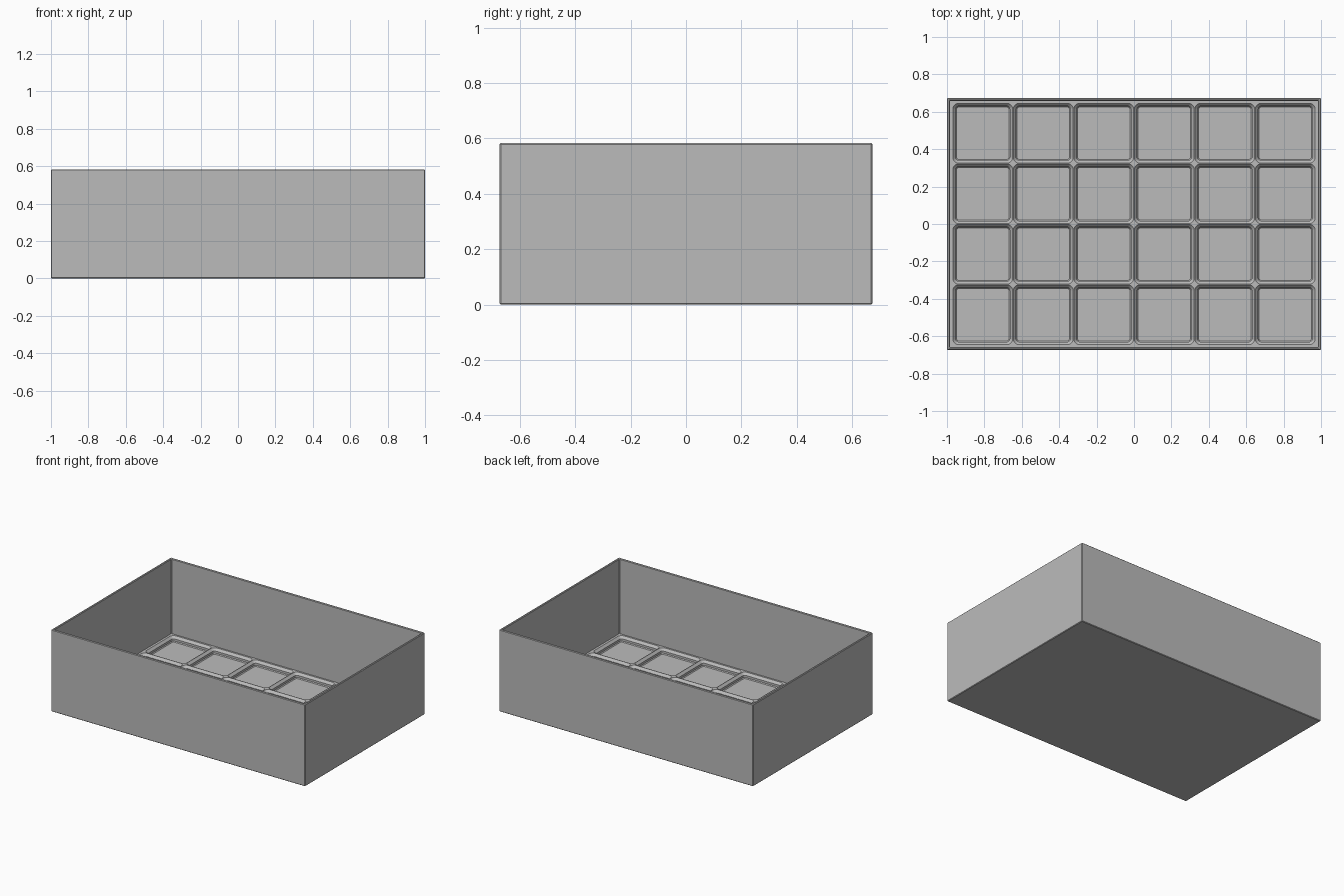
import bpy, bmesh, math

cube = bpy.data.objects.get("Cube")
if cube:
    bpy.data.objects.remove(cube)

HX, HY, HEIGHT = 1.0, 0.673, 0.583   # outer half sizes and height
WALL = 0.015
FLOOR, GRID_TOP = 0.013, 0.05
COLS, ROWS, PITCH = 6, 4, 0.3235

grey = bpy.data.materials.new("plain grey")
grey.use_nodes = True
grey.diffuse_color = (0.5, 0.5, 0.5, 1)
grey.node_tree.nodes["Principled BSDF"].inputs["Base Color"].default_value = (0.5, 0.5, 0.5, 1)


def finish(name, bm):
    bmesh.ops.remove_doubles(bm, verts=bm.verts, dist=0.0001)
    mesh = bpy.data.meshes.new(name)
    bm.to_mesh(mesh)
    bm.free()
    mesh.materials.append(grey)
    obj = bpy.data.objects.new(name, mesh)
    bpy.context.collection.objects.link(obj)
    return obj


def rectangle(bm, hx, hy, z, cx=0, cy=0):
    return [bm.verts.new((cx + sx * hx, cy + sy * hy, z))
            for sx, sy in ((1, 1), (-1, 1), (-1, -1), (1, -1))]


def rounded_square(bm, cx, cy, half, radius, z, steps=5):
    """Loop of four corner arcs, counter-clockwise from the +x +y corner."""
    loop = []
    for k, (sx, sy) in enumerate(((1, 1), (-1, 1), (-1, -1), (1, -1))):
        for i in range(steps + 1):
            a = math.pi / 2 * (k + i / steps)
            loop.append(bm.verts.new((cx + sx * (half - radius) + radius * math.cos(a),
                                      cy + sy * (half - radius) + radius * math.sin(a), z)))
    return loop


def bridge(bm, a, b):
    n = len(a)
    for i in range(n):
        j = (i + 1) % n
        bm.faces.new((a[i], a[j], b[j], b[i]))


# Open box: outer skin, rim, inner skin and floor
bm = bmesh.new()
loops = [rectangle(bm, HX, HY, 0), rectangle(bm, HX, HY, HEIGHT),
         rectangle(bm, HX - WALL, HY - WALL, HEIGHT),
         rectangle(bm, HX - WALL, HY - WALL, FLOOR - 0.003)]
for low, high in zip(loops, loops[1:]):
    bridge(bm, low, high)
bm.faces.new(loops[0][::-1])
bm.faces.new(loops[-1])
box = finish("box", bm)
bevel = box.modifiers.new("soft edges", "BEVEL")
bevel.width = 0.004
bevel.segments = 1

# Grid insert: one stepped pocket per cell, with a flat margin to the walls
bm = bmesh.new()
half = PITCH / 2
profile = ((0.002, 0.030, GRID_TOP), (0.017, 0.016, GRID_TOP - 0.016),
           (0.017, 0.016, FLOOR + 0.006), (0.022, 0.010, FLOOR))
for c in range(COLS):
    for r in range(ROWS):
        cx, cy = (c - (COLS - 1) / 2) * PITCH, (r - (ROWS - 1) / 2) * PITCH
        rings = [rounded_square(bm, cx, cy, half - inset, rad, z) for inset, rad, z in profile]
        for upper, lower in zip(rings, rings[1:]):
            bridge(bm, upper, lower)
        bm.faces.new(rings[-1])
        # Star-shaped flats at the ridge crossings
        corners = rectangle(bm, half, half, GRID_TOP, cx, cy)
        top = rings[0]
        n = len(top) // 4
        for k, corner in enumerate(corners):
            for i in range(k * n, k * n + n - 1):
                bm.faces.new((corner, top[i + 1], top[i]))
            bm.faces.new((corner, corners[(k + 1) % 4], top[(k + 1) * n % len(top)],
                          top[k * n + n - 1]))
outer = rectangle(bm, HX - WALL, HY - WALL, GRID_TOP)
inner = rectangle(bm, COLS * half, ROWS * half, GRID_TOP)
bridge(bm, outer, inner)
bmesh.ops.recalc_face_normals(bm, faces=bm.faces)
if max(bm.faces, key=lambda f: f.calc_area()).normal.z < 0:
    bmesh.ops.reverse_faces(bm, faces=bm.faces)
finish("grid_insert", bm)
